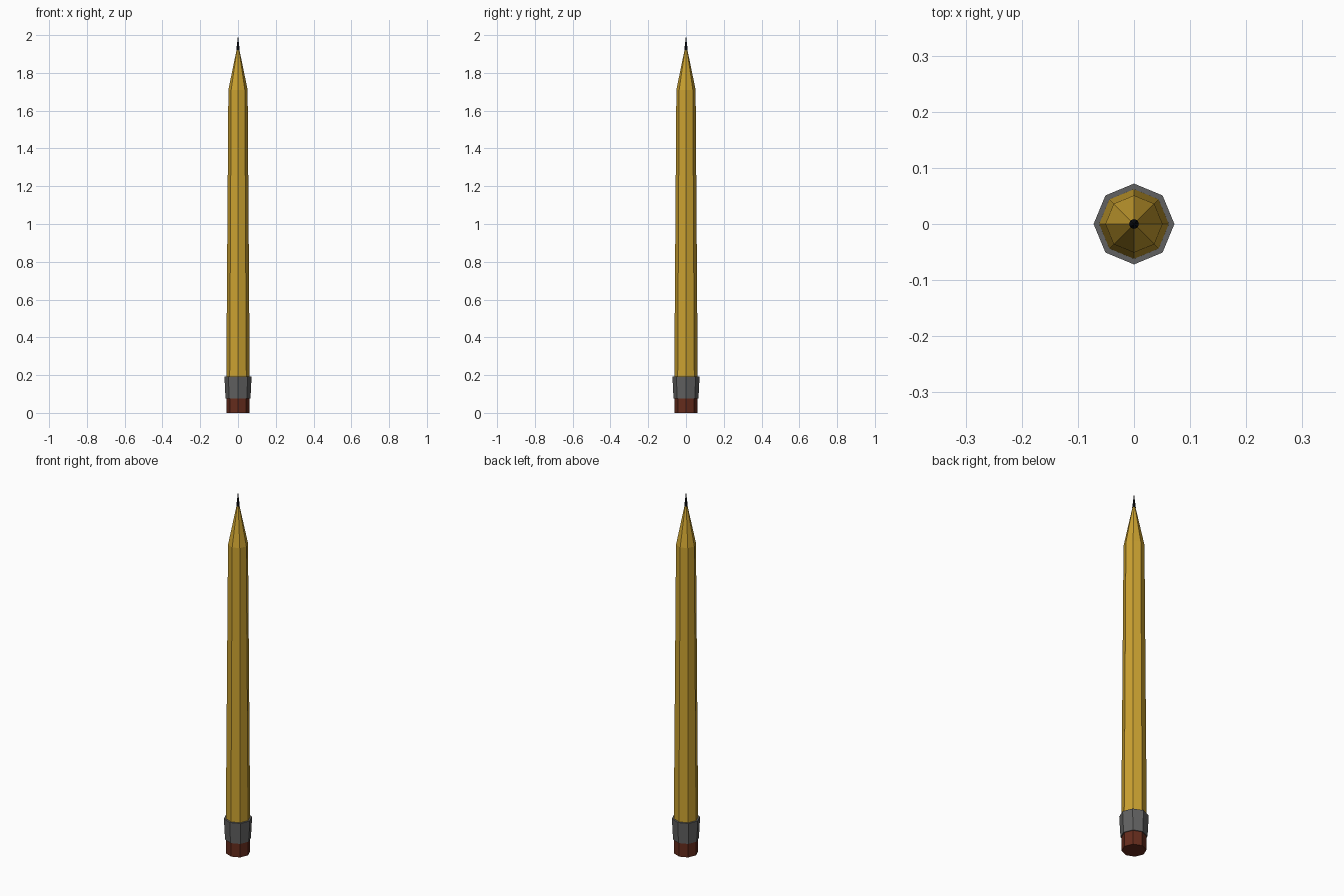
import bpy, bmesh
from math import cos, sin, pi

if "Cube" in bpy.data.objects:
    bpy.data.objects.remove(bpy.data.objects["Cube"])

SIDES = 8

def mat(name, color):
    m = bpy.data.materials.new(name)
    m.diffuse_color = (*color, 1)
    m.use_nodes = True
    m.node_tree.nodes["Principled BSDF"].inputs["Base Color"].default_value = m.diffuse_color
    return m

def lathe(name, profile, material=None):
    """Flat-faced closed octagonal solid from (radius, z) points, bottom to top."""
    bm = bmesh.new()
    rings = []
    for r, z in profile:
        if r == 0:
            rings.append([bm.verts.new((0, 0, z))] * SIDES)
        else:
            rings.append([bm.verts.new((r * cos(2 * pi * i / SIDES), r * sin(2 * pi * i / SIDES), z))
                          for i in range(SIDES)])
    for lo, hi in zip(rings, rings[1:]):
        for i in range(SIDES):
            j = (i + 1) % SIDES
            bm.faces.new(list(dict.fromkeys((lo[i], lo[j], hi[j], hi[i]))))
    bm.faces.new(rings[0][::-1])
    if profile[-1][0] > 0:
        bm.faces.new(rings[-1])
    me = bpy.data.meshes.new(name)
    bm.to_mesh(me)
    bm.free()
    ob = bpy.data.objects.new(name, me)
    bpy.context.collection.objects.link(ob)
    if material:
        me.materials.append(material)
    return ob

yellow = mat("yellow_paint", (0.60, 0.36, 0.03))
rubber = mat("rubber", (0.13, 0.025, 0.012))
graphite = mat("graphite", (0.005, 0.006, 0.008))
metal = mat("metal", (0.12, 0.12, 0.12))

# Eraser, metal band, tapering shaft with sharpened end, and lead point
lathe("eraser", [(0.061, 0), (0.061, 0.077)], rubber)
lathe("ferrule", [(0.066, 0.077), (0.072, 0.193)], metal)
lathe("shaft", [(0.062, 0.193), (0.051, 1.71), (0.008, 1.92)], yellow)
lathe("lead_tip", [(0.009, 1.92), (0, 2.0)], graphite)
